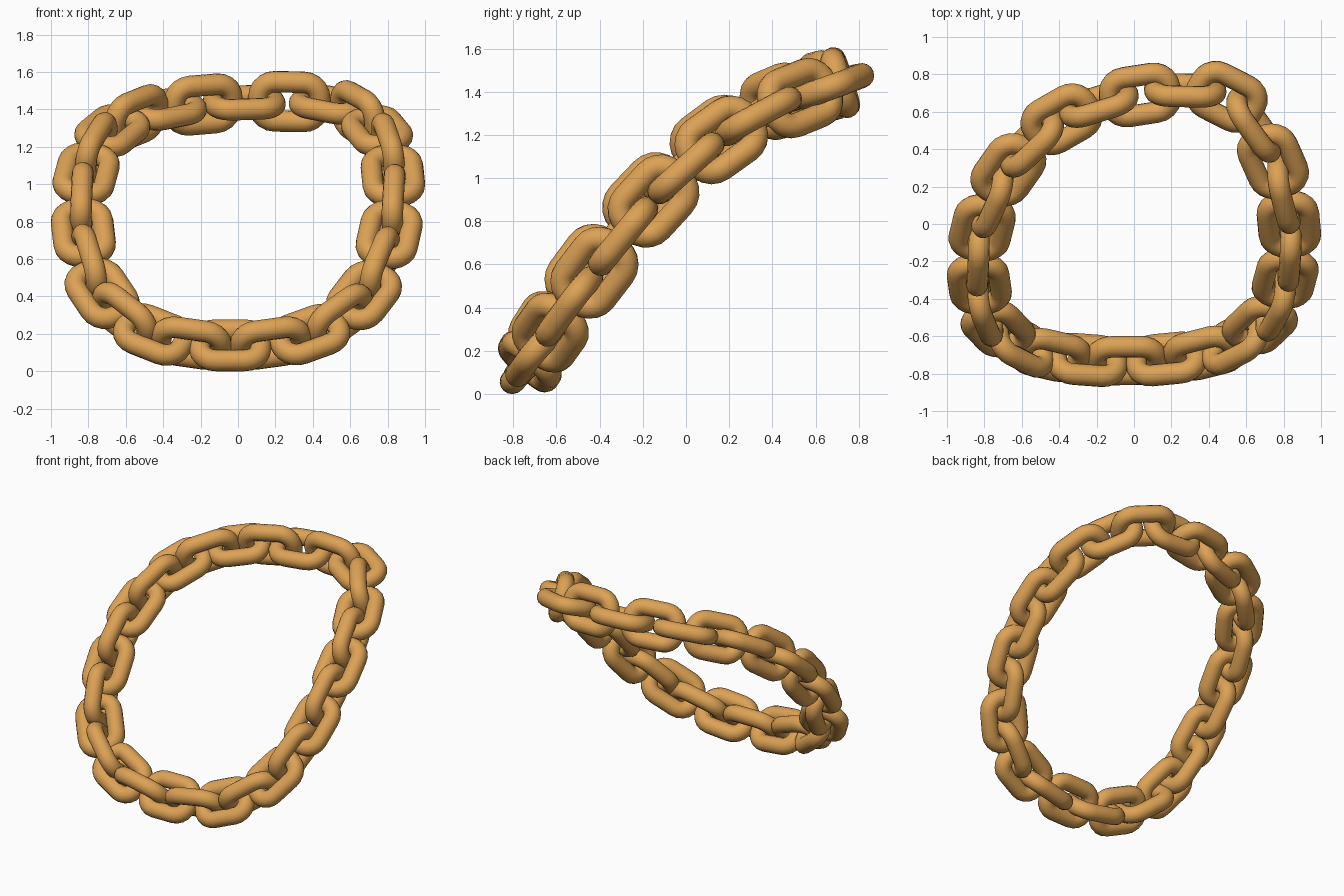
import bpy, bmesh, math
from mathutils import Vector, Matrix

if "Cube" in bpy.data.objects:
    bpy.data.objects.remove(bpy.data.objects["Cube"])

WIRE = 0.0575                            # wire radius
HALF_L, HALF_W, CORNER = 0.1625, 0.11, 0.085   # wire centre line of one link
CORNER_STEPS, SIDES = 5, 16

# Centres of every second link round the loop
PATH = [Vector(p) for p in (
    (0.49, 0.68, 1.43), (0.74, 0.335, 1.29), (0.825, 0.0, 1.05), (0.805, -0.29, 0.735),
    (0.67, -0.54, 0.41), (0.375, -0.69, 0.20), (-0.045, -0.73, 0.143), (-0.45, -0.70, 0.20),
    (-0.73, -0.56, 0.42), (-0.83, -0.32, 0.745), (-0.815, -0.02, 1.06), (-0.675, 0.29, 1.29),
    (-0.39, 0.56, 1.405), (0.03, 0.69, 1.44))]

material = bpy.data.materials.new("golden_orange")
material.diffuse_color = (0.72, 0.36, 0.09, 1)
material.use_nodes = True
material.node_tree.nodes["Principled BSDF"].inputs["Base Color"].default_value = material.diffuse_color


def link_mesh():
    """Round wire swept along a rounded rectangle lying in local xy."""
    bm = bmesh.new()
    rings = []
    corners = ((1, 1), (-1, 1), (-1, -1), (1, -1))
    for q, (sx, sy) in enumerate(corners):
        centre = Vector((sx * (HALF_L - CORNER), sy * (HALF_W - CORNER), 0))
        for i in range(CORNER_STEPS + 1):
            a = math.pi / 2 * (q + i / CORNER_STEPS)
            out = Vector((math.cos(a), math.sin(a), 0))
            ring = []
            for k in range(SIDES):
                b = 2 * math.pi * k / SIDES
                ring.append(bm.verts.new(centre + out * (CORNER + WIRE * math.cos(b))
                                         + Vector((0, 0, WIRE * math.sin(b)))))
            rings.append(ring)
    for i, ring in enumerate(rings):
        nxt = rings[(i + 1) % len(rings)]
        for k in range(SIDES):
            j = (k + 1) % SIDES
            bm.faces.new((ring[k], nxt[k], nxt[j], ring[j])).smooth = True
    bmesh.ops.recalc_face_normals(bm, faces=bm.faces)
    mesh = bpy.data.meshes.new("chain_link")
    bm.to_mesh(mesh)
    bm.free()
    mesh.materials.append(material)
    return mesh


# Fill in the links between the listed ones
n = len(PATH)
centres = []
for i in range(n):
    p0, p1, p2, p3 = (PATH[(i + d) % n] for d in (-1, 0, 1, 2))
    centres += [p1, (p1 + p2) * 9 / 16 - (p0 + p3) / 16]

# Place the links, each turned a quarter from its neighbour
mesh = link_mesh()
count = len(centres)
links = []
for i, centre in enumerate(centres):
    along = (centres[(i + 1) % count] - centres[i - 1]).normalized()
    slope = 1.1 - 1.1 * max(0, centre.y)         # the loop flattens towards the back
    across = Vector((0, -slope, 1)).cross(along).normalized()
    normal = along.cross(across)
    if i % 2:
        across, normal = normal, -across
    link = bpy.data.objects.new(f"chain_link_{i + 1:02d}", mesh)
    link.matrix_world = Matrix.Translation(centre) @ Matrix((along, across, normal)).transposed().to_4x4()
    bpy.context.collection.objects.link(link)
    links.append(link)

# Rest the chain on the ground and centre it
points = [o.matrix_basis @ v.co for o in links for v in mesh.vertices]
low = Vector([min(p[k] for p in points) for k in range(3)])
high = Vector([max(p[k] for p in points) for k in range(3)])
for link in links:
    link.location -= Vector(((low.x + high.x) / 2, (low.y + high.y) / 2, low.z))
